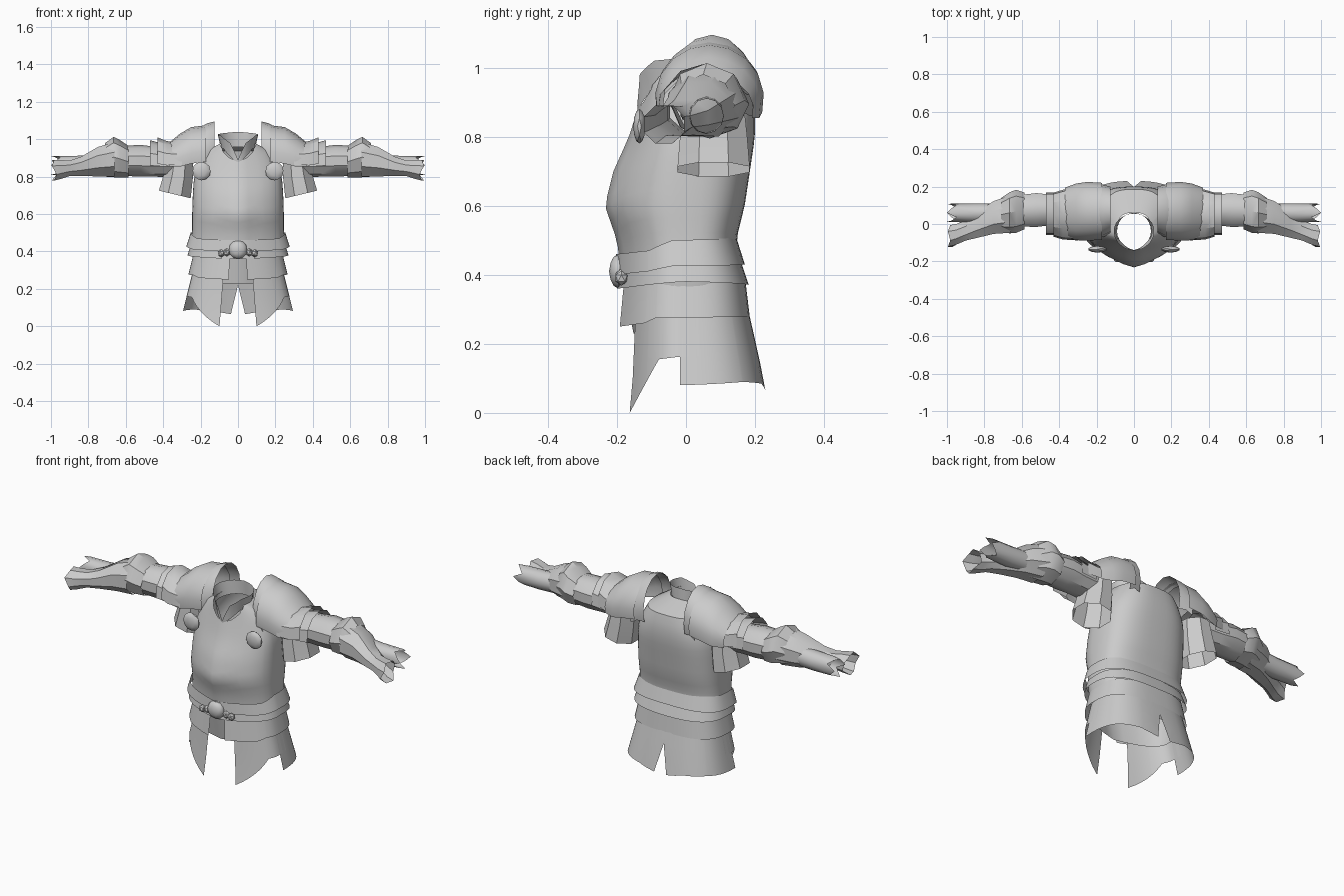
import bpy, bmesh, math
from mathutils import Vector

cube = bpy.data.objects.get("Cube")
if cube:
    bpy.data.objects.remove(cube, do_unlink=True)

steel = bpy.data.materials.new("plain_steel_grey")
steel.use_nodes = True
GREY = (0.6, 0.6, 0.6, 1)
steel.diffuse_color = GREY
steel.node_tree.nodes["Principled BSDF"].inputs["Base Color"].default_value = GREY


def finish(name, bm, angle=35):
    """Turn a half model into a mirrored, shaded object."""
    bmesh.ops.recalc_face_normals(bm, faces=bm.faces)
    mesh = bpy.data.meshes.new(name)
    bm.to_mesh(mesh)
    bm.free()
    ob = bpy.data.objects.new(name, mesh)
    bpy.context.collection.objects.link(ob)
    mesh.materials.append(steel)
    bpy.ops.object.select_all(action='DESELECT')
    ob.select_set(True)
    bpy.context.view_layer.objects.active = ob
    bpy.ops.object.shade_smooth_by_angle(angle=math.radians(angle))
    mod = ob.modifiers.new("Mirror", 'MIRROR')
    mod.merge_threshold = 0.0005
    return ob


def grid(rows, closed=False):
    """Skin a list of equally long point rows."""
    bm = bmesh.new()
    vs = [[bm.verts.new(p) for p in row] for row in rows]
    n = len(rows[0])
    for a, b in zip(vs, vs[1:]):
        for i in range(n if closed else n - 1):
            j = (i + 1) % n
            bm.faces.new((a[i], a[j], b[j], b[i]))
    return bm


def lerp_table(table, t):
    """Interpolate rows whose first entry is the key."""
    t = min(max(t, table[0][0]), table[-1][0])
    for lo, hi in zip(table, table[1:]):
        if t <= hi[0]:
            f = (t - lo[0]) / (hi[0] - lo[0])
            return [p + (q - p) * f for p, q in zip(lo[1:], hi[1:])]


def wrap(name, profile, edge, rows=2, step=7, keel=0.35, power=0.7):
    """Sheet round the body. profile: z, half width, front, back, centre y.
    edge: angle from the front, top z, bottom z."""
    angles = {e[0] for e in edge}
    a = edge[0][0] + step
    while a < edge[-1][0]:
        angles.add(a)
        a += step
    out = []
    for r in range(rows + 1):
        row = []
        for a in sorted(angles):
            top, bottom = lerp_table(edge, a)
            z = top + (bottom - top) * r / rows
            hw, front, back, mid = lerp_table(profile, z)
            s = max(math.sin(math.radians(a)), 0) ** power if a < 180 else 0
            c = math.cos(math.radians(a))
            d = abs(c) ** power
            if c > 0:
                y = mid + (front - mid) * (keel * (1 - s) + (1 - keel) * d)
            else:
                y = mid + (back - mid) * d
            row.append((hw * s, y, z))
        out.append(row)
    return finish(name, grid(out))


def tube(name, rings, sides=10, jag=0.0, turn=0.0):
    """Limb along x. rings: x, y, z, radius y, radius z."""
    rows = []
    for k, (x, y, z, ry, rz) in enumerate(rings):
        j = jag if k == len(rings) - 1 else 0
        rows.append([(x - j * (i * 7 % 3) / 2,
                      y + ry * math.sin(math.tau * (i + turn) / sides),
                      z + rz * math.cos(math.tau * (i + turn) / sides))
                     for i in range(sides)])
    return finish(name, grid(rows, True))


def lame(name, rings, half_arc=105, n=10):
    """Arched shoulder plate open below."""
    rows = []
    for x, y, z, ry, rz in rings:
        arc = [math.radians(half_arc * (2 * i / n - 1)) for i in range(n + 1)]
        rows.append([(x, y + ry * math.sin(a), z + rz * math.cos(a)) for a in arc])
    return finish(name, grid(rows))


def ball(name, pos, size, detail=2):
    bm = bmesh.new()
    bmesh.ops.create_icosphere(bm, subdivisions=detail, radius=1)
    for v in bm.verts:
        v.co = Vector(pos) + Vector([a * b for a, b in zip(v.co, size)])
    return finish(name, bm)


# Breastplate and backplate
wrap("cuirass", [
    (0.22, 0.225, -0.15, 0.15, 0), (0.42, 0.25, -0.19, 0.15, 0),
    (0.5, 0.245, -0.2, 0.145, 0), (0.6, 0.245, -0.235, 0.17, 0),
    (0.7, 0.242, -0.21, 0.185, 0), (0.8, 0.235, -0.165, 0.2, 0),
    (0.88, 0.205, -0.14, 0.2, 0), (0.94, 0.17, -0.125, 0.185, 0),
    (0.98, 0.09, -0.12, 0.06, -0.04)],
    [(0, 0.88, 0.23), (25, 0.95, 0.23), (60, 0.98, 0.23), (180, 0.98, 0.23)],
    rows=18)

# Standing collar with a notched front
wrap("collar", [(0.87, 0.075, -0.14, 0.06, -0.04), (0.95, 0.09, -0.145, 0.06, -0.04),
                (1.04, 0.112, -0.165, 0.055, -0.04)],
     [(0, 0.89, 0.87), (25, 0.98, 0.9), (60, 1.02, 0.95), (180, 1.04, 0.96)],
     rows=2, step=15, keel=0.2, power=1)

# Waist lames, each flaring downwards
wrap("waist_upper_lame", [(0.4, 0.285, -0.205, 0.18, 0), (0.51, 0.25, -0.2, 0.145, 0)],
     [(0, 0.46, 0.4), (50, 0.47, 0.41), (80, 0.5, 0.425), (180, 0.51, 0.43)])
wrap("waist_lower_lame", [(0.36, 0.275, -0.2, 0.185, 0), (0.45, 0.25, -0.19, 0.155, 0)],
     [(0, 0.41, 0.36), (90, 0.43, 0.38), (180, 0.44, 0.37)])
wrap("fauld", [(0.25, 0.272, -0.205, 0.188, 0), (0.4, 0.235, -0.19, 0.17, 0)],
     [(5, 0.4, 0.25), (45, 0.39, 0.26), (60, 0.38, 0.275), (180, 0.38, 0.28)])

# Split skirt
skirt = [(0, 0.315, -0.185, 0.24, 0), (0.1, 0.29, -0.175, 0.225, 0),
         (0.3, 0.24, -0.165, 0.18, 0)]
wrap("front_tassets", skirt,
     [(11, 0.3, 0), (38, 0.3, 0.09), (58, 0.3, 0.155), (95, 0.3, 0.165)], rows=3)
wrap("back_tassets", skirt,
     [(86, 0.3, 0.08), (130, 0.3, 0.09), (160, 0.3, 0.085), (177, 0.3, 0.065),
      (180, 0.3, 0.22)], rows=3)

# Belt clasp
ball("belt_clasp", (0, -0.195, 0.41), (0.05, 0.028, 0.05))
for x, z in ((0.06, 0.395), (0.09, 0.39)):
    ball("clasp_bead", (x, -0.187, z), (0.02, 0.02, 0.022), 1)

# Shoulder plates
lame("pauldron_flanges", [(0.125, 0.075, 0.93, 0.125, 0.165), (0.165, 0.07, 0.93, 0.14, 0.155),
                          (0.2, 0.07, 0.91, 0.145, 0.155)], 112)
lame("pauldrons", [(0.17, 0.068, 0.92, 0.153, 0.155), (0.25, 0.068, 0.91, 0.158, 0.155),
                   (0.31, 0.065, 0.89, 0.152, 0.14), (0.37, 0.06, 0.88, 0.135, 0.1)])
lame("middle_shoulder_lames", [(0.3, 0.055, 0.88, 0.145, 0.1), (0.38, 0.05, 0.88, 0.135, 0.11),
                               (0.43, 0.05, 0.89, 0.12, 0.12)], 100, 6)
lame("lower_shoulder_lames", [(0.38, 0.055, 0.87, 0.115, 0.1), (0.47, 0.055, 0.88, 0.115, 0.115)],
     100, 6)

# Round armpit guards
ball("armpit_discs", (0.195, -0.135, 0.83), (0.05, 0.018, 0.05))

# Short hanging sleeves with a slanted hem
rows = []
for cx, z, rx, ry, tilt in ((0.31, 0.89, 0.075, 0.095, 0), (0.32, 0.8, 0.085, 0.105, 0.1),
                            (0.338, 0.705, 0.092, 0.113, 0.24)):
    ring = []
    for i in range(8):
        a = math.tau * (i + 0.5) / 8
        dx = rx * math.cos(a)
        ring.append((cx + dx, 0.08 + ry * math.sin(a), z + dx * tilt))
    rows.append(ring)
finish("hanging_sleeves", grid(rows, True))

# Arm armour
tube("upper_arms", [(0.32, 0.07, 0.88, 0.085, 0.085), (0.44, 0.075, 0.88, 0.085, 0.08),
                    (0.52, 0.075, 0.885, 0.095, 0.085), (0.62, 0.07, 0.885, 0.088, 0.08)])
tube("elbow_guards", [(0.585, 0.07, 0.88, 0.098, 0.085), (0.63, 0.068, 0.895, 0.115, 0.1),
                      (0.665, 0.06, 0.905, 0.11, 0.108), (0.71, 0.05, 0.89, 0.09, 0.09)], 8)
tube("forearm_guards", [(0.66, 0.053, 0.893, 0.108, 0.1), (0.75, 0.035, 0.88, 0.095, 0.085),
                        (0.84, -0.005, 0.855, 0.075, 0.055), (0.9, -0.035, 0.845, 0.058, 0.045),
                        (0.95, -0.055, 0.838, 0.06, 0.055), (0.995, -0.064, 0.835, 0.063, 0.06)],
     8, 0.025, 0.5)
tube("wrist_sleeves", [(0.68, 0.06, 0.87, 0.05, 0.055), (0.85, 0.058, 0.86, 0.052, 0.052),
                       (1.0, 0.06, 0.86, 0.048, 0.05)], 12, 0.05)
